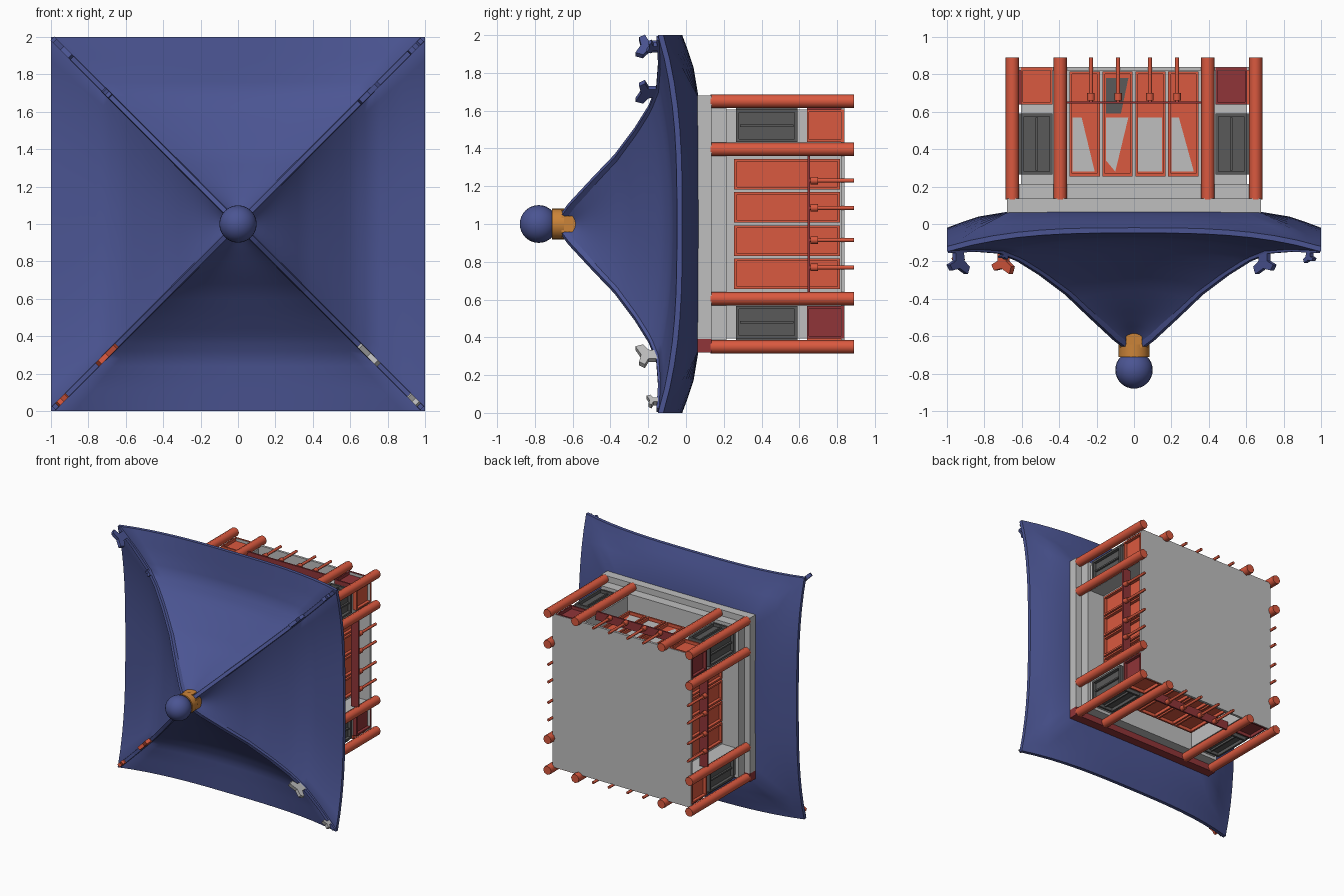
import bpy, bmesh, math
from mathutils import Matrix, Vector

cube = bpy.data.objects.get("Cube")
if cube:
    bpy.data.objects.remove(cube, do_unlink=True)


def material(name, rgb):
    m = bpy.data.materials.new(name)
    m.use_nodes = True
    m.diffuse_color = (*rgb, 1)
    m.node_tree.nodes["Principled BSDF"].inputs["Base Color"].default_value = (*rgb, 1)
    return m


BLUE = material("roof blue", (0.07, 0.09, 0.29))
RED = material("timber red", (0.7, 0.1, 0.05))
DARK_RED = material("deep red", (0.28, 0.035, 0.04))
WHITE = material("plaster grey", (0.52, 0.52, 0.52))
GREY = material("window grey", (0.1, 0.1, 0.1))
ORANGE = material("finial orange", (0.6, 0.23, 0.04))

# The pavilion is built upright, then laid with its roof toward the front
LAY = Matrix.Translation((0, 0, 1)) @ Matrix.Rotation(math.pi / 2, 4, 'X')
parts = {}


def part(name, mat):
    return parts.setdefault(name, (bmesh.new(), mat))[0]


def turn(k):
    return Matrix.Rotation(k * math.pi / 2, 4, 'Z')


def box(name, mat, t, out, drop, k=0):
    """t: span along the side, out: distance from the axis, drop: depth below the eaves."""
    lo, hi = Vector((t[0], out[0], -drop[1])), Vector((t[1], out[1], -drop[0]))
    m = turn(k) @ Matrix.Translation((lo + hi) / 2) @ Matrix.Diagonal((*(hi - lo), 1))
    bmesh.ops.create_cube(part(name, mat), size=1, matrix=m)


def post(name, mat, x, y, drop, r, k=0, sides=8):
    m = turn(k) @ Matrix.Translation((x, y, -sum(drop) / 2))
    bmesh.ops.create_cone(part(name, mat), cap_ends=True, segments=sides, radius1=r,
                          radius2=r, depth=drop[1] - drop[0], matrix=m)


def framed(name, mat, t, out, drop, k, bar=0.012, depth=0.025):
    """Recessed panel with a raised border."""
    box(name, mat, t, (out - 0.01, out), drop, k)
    o = (out, out + depth)
    for a in ((t[0], t[0] + bar), (t[1] - bar, t[1])):
        box(name, mat, a, o, drop, k)
    for d in ((drop[0], drop[0] + bar), (drop[1] - bar, drop[1])):
        box(name, mat, (t[0] + bar, t[1] - bar), o, d, k)


def lerp(table, d):
    for (a, u), (b, v) in zip(table, table[1:]):
        if d <= b:
            return u + (v - u) * (d - a) / (b - a)
    return table[-1][1]


# Roof: square rings following the hip curve, sagging between the hips
HIP = [(0.04, 0.66), (0.1, 0.615), (0.24, 0.485), (0.36, 0.37), (0.5, 0.265),
       (0.62, 0.19), (0.72, 0.15), (0.85, 0.14), (1, 0.148)]
SAG = [(0.04, 0.04), (0.08, 0.05), (0.25, 0.05), (0.5, 0.06), (0.62, 0.075),
       (0.85, 0.08), (1, 0.1)]
UNDER = [(1, 0.12, 0.02), (0.92, 0.08, -0.01), (0.83, 0.02, -0.04), (0.68, -0.06, -0.065)]
N = 16
roof = part("roof", BLUE)


def ring(d, corner, mid):
    """Square ring; the flare gathers toward the corners near the eaves."""
    vs = []
    for k in range(4):
        for i in range(N):
            t = 2 * i / N - 1
            h = mid + (corner - mid) * abs(t) ** (2 + d ** 4)
            vs.append(roof.verts.new(turn(k) @ Vector((-d * t, d, h))))
    return vs


rings = []
for i in range(25):
    d = 0.04 + 0.96 * i / 24
    rings.append(ring(d, lerp(HIP, d), lerp(HIP, d) - lerp(SAG, d)))
rings += [ring(*u) for u in UNDER]
for a, b in zip(rings, rings[1:]):
    for i in range(4 * N):
        j = (i + 1) % (4 * N)
        roof.faces.new((a[i], b[i], b[j], a[j]))
roof.faces.new(rings[0])
roof.faces.new(rings[-1][::-1])

# Hip ribs and ridge figures
FIGURE = [(-0.03, 0), (0.03, 0), (0.03, 0.05), (0.075, 0.07), (0.055, 0.1),
          (0, 0.09), (-0.06, 0.12), (-0.075, 0.08), (-0.035, 0.05)]
for k in range(4):
    spin = turn(k) @ Matrix.Rotation(math.pi / 4, 4, 'Z')
    rib = part("hip_ribs", BLUE)
    rows = []
    for d, h in HIP[:-1] + [(0.985, 0.148)]:
        s = d * math.sqrt(2)
        rows.append([rib.verts.new(spin @ Vector((s, w, h + z)))
                     for w, z in ((-0.018, -0.025), (-0.013, 0.008), (0.013, 0.008), (0.018, -0.025))])
    for a, b in zip(rows, rows[1:]):
        for i in range(4):
            rib.faces.new((a[i], a[(i + 1) % 4], b[(i + 1) % 4], b[i]))
    rib.faces.new(rows[-1])
    # colours go blue, blue, red, white round the four hips
    name, mat = [("blue_figures", BLUE), ("blue_figures", BLUE),
                 ("red_figures", RED), ("white_figures", WHITE)][k]
    bm = part(name, mat)
    inner, outer = (0.35, 1) if k == 1 else (1, 0.5)
    for d, size in ((0.7, inner), (0.94, outer)):
        vs = [bm.verts.new(spin @ Vector((d * math.sqrt(2) + s * size, -0.014, 0.148 + h * size)))
              for s, h in FIGURE]
        face = bm.faces.new(vs)
        ext = bmesh.ops.extrude_face_region(bm, geom=[face])["geom"]
        bmesh.ops.translate(bm, vec=spin.to_3x3() @ Vector((0, 0.028, 0)),
                            verts=[g for g in ext if isinstance(g, bmesh.types.BMVert)])

# Finial: cross-shaped saddle, collar and ball
for k in range(2):
    box("finial_saddle", ORANGE, (-0.042, 0.042), (-0.075, 0.075), (-0.66, -0.58), k)
post("finial_collar", ORANGE, 0, 0, (-0.71, -0.645), 0.082, sides=16)
bmesh.ops.create_uvsphere(part("finial_ball", BLUE), u_segments=24, v_segments=16,
                          radius=0.1, matrix=Matrix.Translation((0, 0, 0.78)))

# Body: eave beam, stepped lintel, core and floor
box("eave_beam", WHITE, (-0.68, 0.68), (-0.61, 0.68), (0.055, 0.135))
box("red_eave_beam", DARK_RED, (-0.68, 0.68), (-0.68, -0.61), (0.055, 0.135))
box("lintel", WHITE, (-0.63, 0.63), (-0.63, 0.63), (0.135, 0.215))
box("core_walls", WHITE, (-0.48, 0.48), (-0.48, 0.48), (0.2, 0.825))
box("floor", WHITE, (-0.635, 0.635), (-0.635, 0.635), (0.82, 0.84))

for k in range(4):
    # Columns: one on the corner, two on the side
    for x in (-0.395, 0.395, 0.65):
        post("columns", RED, x, 0.65, (0.13, 0.89), 0.036, k)
    # Corner rooms with windows and lower panels
    box("corner_rooms", WHITE, (0.385, 0.605), (0.385, 0.605), (0.2, 0.83), k)
    for side in (-1, 1):
        t = tuple(sorted((side * 0.435, side * 0.605)))
        framed("windows", GREY, t, 0.607, (0.265, 0.59), k, 0.016)
        mid = sum(t) / 2
        box("windows", GREY, (mid - 0.006, mid + 0.006), (0.607, 0.622), (0.285, 0.57), k)
        if side > 0:
            framed("deep_red_panels", DARK_RED, t, 0.614, (0.64, 0.836), k)
        else:
            framed("red_panels", RED, t, 0.614, (0.64, 0.836), k)
    # Four doors in the recessed bay
    for i in range(4):
        c = (i - 1.5) * 0.176
        framed("doors", RED, (c - 0.081, c + 0.081), 0.49, (0.255, 0.815), k, 0.014)
    # Bench rail and balusters
    box("bench_rail", DARK_RED, (-0.37, 0.37), (0.585, 0.655), (0.643, 0.656), k)
    for x in (-0.23, -0.085, 0.085, 0.23):
        post("balusters", RED, x, 0.64, (0.65, 0.89), 0.011, k)
        post("balusters", RED, x, 0.64, (0.66, 0.7), 0.02, k)

# Pale and dark patches on the upper doors
PATCHES = [("door_patches", WHITE, [(-0.33, 0.57), (-0.28, 0.57), (-0.21, 0.28), (-0.33, 0.28)]),
           ("door_patches", WHITE, [(-0.15, 0.34), (-0.1, 0.28), (-0.03, 0.57), (-0.15, 0.57)]),
           ("door_patches", WHITE, [(0.02, 0.57), (0.15, 0.57), (0.15, 0.28), (0.02, 0.28)]),
           ("door_patches", WHITE, [(0.2, 0.57), (0.24, 0.57), (0.32, 0.28), (0.2, 0.28)]),
           ("dark_door_patch", GREY, [(-0.15, 0.59), (-0.07, 0.59), (-0.03, 0.78), (-0.15, 0.78)])]
for name, mat, pts in PATCHES:
    bm = part(name, mat)
    bm.faces.new([bm.verts.new((x, 0.493, -d)) for x, d in pts])

# Turn every part into an object
SMOOTH = {"roof", "finial_ball", "finial_collar", "columns", "balusters"}
for name, (bm, mat) in parts.items():
    bmesh.ops.recalc_face_normals(bm, faces=bm.faces)
    if "patch" in name:
        for f in bm.faces:
            if f.normal.y < 0:
                f.normal_flip()
    bm.transform(LAY)
    mesh = bpy.data.meshes.new(name)
    bm.to_mesh(mesh)
    bm.free()
    mesh.materials.append(mat)
    ob = bpy.data.objects.new(name, mesh)
    bpy.context.collection.objects.link(ob)
    if name in SMOOTH:
        bpy.ops.object.select_all(action='DESELECT')
        ob.select_set(True)
        bpy.context.view_layer.objects.active = ob
        bpy.ops.object.shade_smooth_by_angle(angle=math.radians(50))
